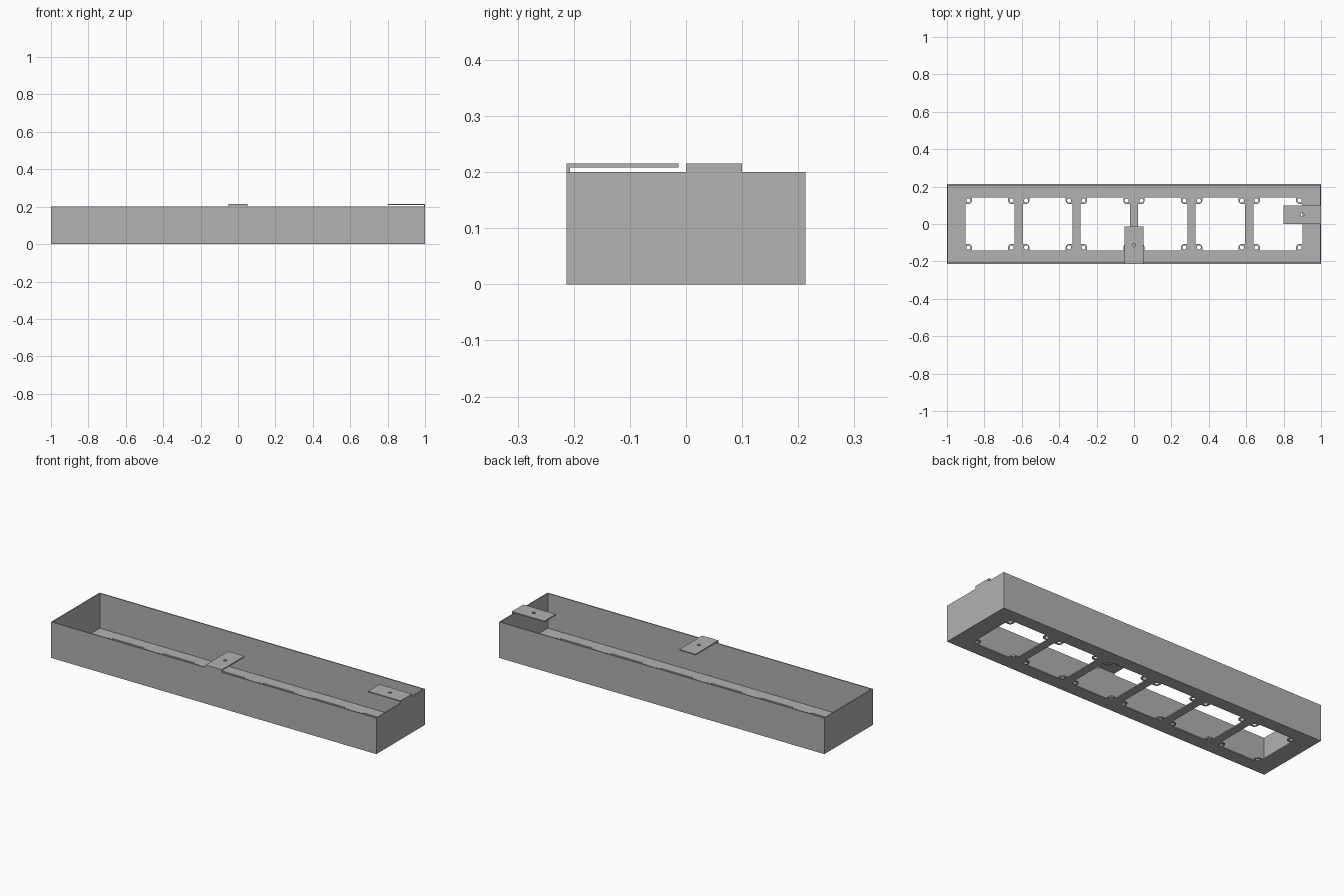
import bpy
import bmesh
from math import cos, sin, pi
from mathutils import Matrix, Vector

if "Cube" in bpy.data.objects:
    bpy.data.objects.remove(bpy.data.objects["Cube"])

HALF_X, HALF_Y, HEIGHT = 1.0, 0.213, 0.2
WALL = 0.0065
TAB_LEN, TAB_WIDTH, TAB_TOP = 0.2, 0.1, 0.215

grey = bpy.data.materials.new("grey")
grey.use_nodes = True
grey.diffuse_color = (0.445, 0.445, 0.445, 1)
grey.node_tree.nodes["Principled BSDF"].inputs["Base Color"].default_value = grey.diffuse_color


def make_object(name, bm):
    bmesh.ops.recalc_face_normals(bm, faces=bm.faces)
    mesh = bpy.data.meshes.new(name)
    bm.to_mesh(mesh)
    bm.free()
    mesh.materials.append(grey)
    obj = bpy.data.objects.new(name, mesh)
    bpy.context.collection.objects.link(obj)
    return obj


def add_box(bm, low, high):
    low, high = Vector(low), Vector(high)
    place = Matrix.Translation((low + high) / 2) @ Matrix.Diagonal((*(high - low), 1))
    bmesh.ops.create_cube(bm, size=1, matrix=place)


def add_prism(bm, outline, bottom, top):
    face = bm.faces.new([bm.verts.new((x, y, bottom)) for x, y in outline])
    new = bmesh.ops.extrude_face_region(bm, geom=[face])["geom"]
    verts = [v for v in new if isinstance(v, bmesh.types.BMVert)]
    bmesh.ops.translate(bm, verts=verts, vec=(0, 0, top - bottom))


def circle(x, y, radius, count=16):
    return [(x + radius * cos(2 * pi * i / count), y + radius * sin(2 * pi * i / count))
            for i in range(count)]


def cut(obj, cutters):
    for cutter in cutters:
        cutter.hide_render = True
        mod = obj.modifiers.new("cut", "BOOLEAN")
        mod.operation, mod.solver, mod.object = "DIFFERENCE", "EXACT", cutter
    graph = bpy.context.evaluated_depsgraph_get()
    mesh = bpy.data.meshes.new_from_object(obj.evaluated_get(graph))
    obj.modifiers.clear()
    obj.data = mesh
    for cutter in cutters:
        bpy.data.objects.remove(cutter)


# Open tray
bm = bmesh.new()
add_box(bm, (-HALF_X, -HALF_Y, 0), (HALF_X, HALF_Y, HEIGHT))
tray = make_object("tray", bm)

bm = bmesh.new()
add_box(bm, (WALL - HALF_X, WALL - HALF_Y, WALL), (HALF_X - WALL, HALF_Y - WALL, HEIGHT + 0.1))
cavity = make_object("cavity_cutter", bm)

# Six floor windows with a rounded screw ear in each corner
WIN_X, WIN_Y, PITCH = 0.132, 0.142, 0.308
INSET, EAR, HOLE = 0.017, 0.018, 0.011
bm = bmesh.new()
for i in range(6):
    centre = (i - 2.5) * PITCH
    outline = []
    for quarter, (sx, sy) in enumerate([(1, 1), (-1, 1), (-1, -1), (1, -1)]):
        hx, hy = sx * (WIN_X - INSET), sy * (WIN_Y - INSET)
        ear = [(sx * WIN_X, hy - sy * EAR)]
        for step in range(7):
            a = pi / 2 * step / 6
            ear.append((hx - sx * EAR * sin(a), hy - sy * EAR * cos(a)))
        ear.append((hx - sx * EAR, sy * WIN_Y))
        outline += ear if quarter % 2 == 0 else ear[::-1]
        add_prism(bm, circle(centre + hx, hy, HOLE), -0.05, 0.05)
    add_prism(bm, [(centre + x, y) for x, y in outline], -0.05, 0.05)
cut(tray, [cavity, make_object("window_cutter", bm)])


# Mounting tabs: a drilled plate raised on a thin riser, pointing inward
def mounting_tab(name, location, angle):
    bm = bmesh.new()
    half = TAB_WIDTH / 2
    profile = [(0, HEIGHT), (WALL, HEIGHT), (WALL, TAB_TOP - WALL),
               (TAB_LEN, TAB_TOP - WALL), (TAB_LEN, TAB_TOP), (0, TAB_TOP)]
    face = bm.faces.new([bm.verts.new((x, -half, z)) for x, z in profile])
    new = bmesh.ops.extrude_face_region(bm, geom=[face])["geom"]
    bmesh.ops.translate(bm, verts=[v for v in new if isinstance(v, bmesh.types.BMVert)],
                        vec=(0, TAB_WIDTH, 0))
    tab = make_object(name, bm)
    bm = bmesh.new()
    add_prism(bm, circle(TAB_LEN / 2, 0, 0.009), HEIGHT, TAB_TOP + 0.05)
    cut(tab, [make_object("screw_cutter", bm)])
    tab.data.transform(Matrix.Translation(location) @ Matrix.Rotation(angle, 4, "Z"))


mounting_tab("front_mounting_tab", (0, -HALF_Y, 0), pi / 2)
mounting_tab("left_mounting_tab", (HALF_X, 0.05, 0), pi)
